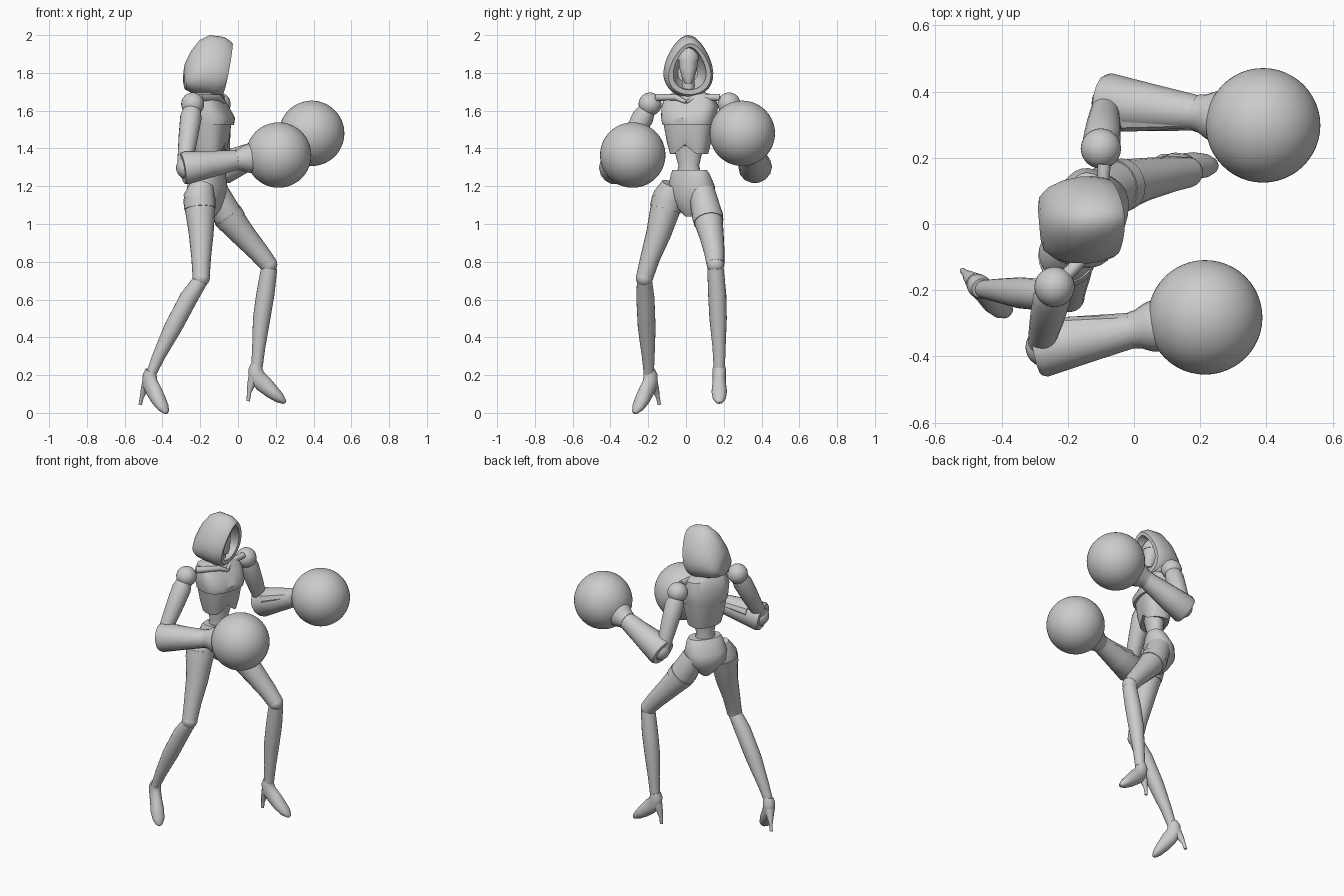
import bpy, bmesh
from math import sin, cos, pi, radians
from mathutils import Vector, Matrix

cube = bpy.data.objects.get("Cube")
if cube:
    bpy.data.objects.remove(cube, do_unlink=True)

grey = bpy.data.materials.new("plain grey")
grey.use_nodes = True
grey.diffuse_color = (0.6, 0.6, 0.6, 1)
grey.node_tree.nodes["Principled BSDF"].inputs["Base Color"].default_value = (0.6, 0.6, 0.6, 1)
parts = []


def finish(name, bm):
    bmesh.ops.recalc_face_normals(bm, faces=bm.faces)
    mesh = bpy.data.meshes.new(name)
    bm.to_mesh(mesh)
    bm.free()
    mesh.materials.append(grey)
    obj = bpy.data.objects.new(name, mesh)
    bpy.context.collection.objects.link(obj)
    parts.append(obj)
    return obj


def skin(name, rings):
    """Bridge a stack of point rings and cap both ends."""
    bm = bmesh.new()
    loops = [[bm.verts.new(p) for p in ring] for ring in rings]
    n = len(loops[0])
    for a, b in zip(loops, loops[1:]):
        for i in range(n):
            j = (i + 1) % n
            bm.faces.new((a[i], a[j], b[j], b[i]))
    bm.faces.new(loops[0])
    bm.faces.new(loops[-1])
    return finish(name, bm)


def loft(name, stations, side=(0, 1, 0), n=20, power=1.0, upright=False, matrix=Matrix(), shape=None):
    """Stations are x, y, z, half width along side, optional half depth."""
    centres = [Vector(s[:3]) for s in stations]
    rings = []
    for k, s in enumerate(stations):
        d = centres[min(k + 1, len(centres) - 1)] - centres[max(k - 1, 0)]
        d = Vector((0, 0, 1)) if upright else d.normalized()
        e1 = Vector(side)
        e1 = (e1 - d * e1.dot(d)).normalized()
        e2 = e1.cross(d)
        ring = []
        for i in range(n):
            t = 2 * pi * i / n
            c, q = cos(t), sin(t)
            c = abs(c) ** power * (1 if c > 0 else -1)
            q = abs(q) ** power * (1 if q > 0 else -1)
            p = centres[k] + e1 * s[3] * c + e2 * s[-1] * q
            if shape:
                p = shape(k, c, q, p)
            ring.append(matrix @ p)
        rings.append(ring)
    return skin(name, rings)


def ball(name, centre, r, seg=24):
    bm = bmesh.new()
    bmesh.ops.create_uvsphere(bm, u_segments=seg, v_segments=seg * 2 // 3, radius=r,
                              matrix=Matrix.Translation(centre))
    return finish(name, bm)


def body(name, cx, cy, rows, yaw, **kw):
    """Upright trunk part; rows are z, half width, half depth, forward offset."""
    a = radians(yaw)
    f = Vector((cos(a), sin(a), 0))
    st = [(cx + f.x * o, cy + f.y * o, z, w, d) for z, w, d, o in rows]
    return loft(name, st, side=(-sin(a), cos(a), 0), upright=True, **kw)


# Trunk
body("chest", -0.15, 0.018, [(1.705, .05, .045, -.01), (1.68, .135, .065, -.015), (1.62, .15, .095, -.005),
     (1.56, .145, .115, .01), (1.525, .138, .11, .01)], -18, n=28, power=0.75)


def rib_arch(k, c, q, p):
    # raise the lower front edge into a central notch
    if k >= 2 and q > 0:
        p.z += 0.05 * max(0, 1 - abs(c) * 1.6)
    return p


body("ribcage", -0.15, 0.018, [(1.53, .134, .1, .005), (1.44, .118, .09, .005), (1.37, .1, .075, .005)],
     -18, n=28, power=0.75, shape=rib_arch)
body("abdomen", -0.15, 0.015, [(1.46, .09, .065, 0), (1.39, .078, .058, .005), (1.31, .056, .046, 0),
     (1.25, .07, .055, 0)], -22)
body("pelvis", -0.155, 0.025, [(1.285, .1, .058, .01), (1.265, .112, .068, .005), (1.2, .13, .092, -.01),
     (1.14, .12, .092, -.015), (1.08, .07, .065, -.005), (1.04, .025, .035, 0)], -32, n=24, power=0.9)
body("neck", -0.14, 0.012, [(1.66, .045, .045, 0), (1.72, .033, .035, 0), (1.8, .033, .035, .01)], 0)
for s, end in ((-1, (-0.20, -0.15, 1.67)), (1, (-0.09, 0.18, 1.67))):
    loft("collarbone", [(-0.075, 0.0, 1.645, .01), (-0.10, 0.05 * s, 1.67, .016), (*end, .02)],
         side=(1, 0, 0), n=10)

# Face mask inside the hood
body("upper_mask", -0.12, 0.012, [(1.865, .054, .05, 0), (1.89, .056, .05, 0), (1.92, .04, .04, -.005),
     (1.945, .012, .02, -.01)], 3)
body("jaw", -0.12, 0.012, [(1.745, .018, .022, .015), (1.775, .034, .04, .006), (1.83, .048, .048, 0),
     (1.868, .05, .047, 0)], 3)

# Hood: teardrop sections from the back to the rim, then folded inside
hood_rows = [(-.287, .045, 1.82, 1.735), (-.28, .078, 1.855, 1.712), (-.25, .104, 1.915, 1.695),
             (-.205, .12, 1.972, 1.685), (-.15, .127, 2.0, 1.678), (-.10, .125, 1.99, 1.672),
             (-.06, .116, 1.968, 1.675), (-.047, .108, 1.955, 1.685), (-.05, .084, 1.935, 1.71),
             (-.12, .08, 1.93, 1.715), (-.19, .05, 1.88, 1.75)]
turn = Matrix.Translation((-0.15, 0.012, 0)) @ Matrix.Rotation(radians(5), 4, 'Z')
rings = []
for x, w, top, low in hood_rows:
    slant = 0.2 if x > -0.12 else 0.0
    ring = []
    for i in range(32):
        t = 2 * pi * i / 32
        z = low + (top - low) * (0.5 + 0.5 * cos(t))
        y = w * sin(t) * (1 - 0.3 * cos(t))
        ring.append(turn @ Vector((x + 0.15 + slant * (z - 1.86), y, z)))
    rings.append(ring)
skin("hood", rings)

# Arms: shoulder, elbow, wrist, glove centre
arms = {"right": ((-.24, -.19, 1.635), (-.285, -.375, 1.295), (.0, -.32, 1.34), (.215, -.282, 1.365)),
        "left": ((-.10, .228, 1.635), (-.085, .368, 1.295), (.195, .335, 1.415), (.39, .298, 1.48))}
for side, joints in arms.items():
    sh, el, wr, gl = map(Vector, joints)
    out = -1 if side == "right" else 1
    ball(side + "_shoulder", sh, 0.061)
    st = [(*sh.lerp(el, t), r) for t, r in ((.08, .045), (.2, .057), (.5, .052), (.85, .042), (1, .036))]
    loft(side + "_upper_arm", st, side=(1, 0, 0))
    ball(side + "_elbow", el.lerp(wr, .06), 0.06)
    st = [(*el.lerp(wr, t), r) for t, r in ((-.03, .082), (.03, .089), (.45, .073), (1, .053))]
    loft(side + "_forearm", st, n=14)
    # raised panel along the inner forearm
    lift = Vector((0, -out * 0.045, 0.03))
    st = [(*(el.lerp(wr, t) + lift * m), r) for t, m, r in ((.2, .95, .04), (.55, .75, .033), (1, .4, .028))]
    loft(side + "_forearm_panel", st, n=8)
    st = [(*wr.lerp(gl, t), r) for t, r in ((-.04, .056), (.06, .059), (.18, .072), (.26, .077), (.4, .08))]
    loft(side + "_cuff", st, n=16)
    ball(side + "_glove", gl, 0.173, 48)

# Legs: thigh and shin stations with radius
thighs = {"right": [(-.19, -.07, 1.21, .06), (-.205, -.09, 1.15, .083), (-.2, -.115, 1.06, .078),
                    (-.195, -.145, .95, .066), (-.195, -.19, .82, .052), (-.195, -.22, .715, .045)],
          "left": [(-.12, .085, 1.17, .07), (-.065, .11, 1.06, .08), (-.02, .122, 1.0, .074),
                   (.03, .135, .94, .065), (.11, .15, .85, .054), (.162, .156, .785, .047)]}
shins = {"right": [(-.2, -.22, .7, .04), (-.26, -.215, .61, .048), (-.345, -.208, .45, .047),
                   (-.42, -.2, .3, .034), (-.458, -.197, .21, .027)],
         "left": [(.165, .156, .765, .043), (.145, .165, .63, .048), (.125, .17, .5, .046),
                  (.11, .175, .35, .035), (.1, .176, .24, .03)]}
stance = {"right": (-43, 11), "left": (0, 0)}
for side in thighs:
    thigh, shin = thighs[side], shins[side]
    loft(side + "_thigh", thigh)
    # raised band where the thigh meets the hip
    a, b = Vector(thigh[1]), Vector(thigh[2])
    loft(side + "_hip_band", [(*p[:3], p[3] + .004) for p in (a.lerp(b, .2), a.lerp(b, .8))])
    ball(side + "_knee", thigh[-1][:3], 0.046)
    loft(side + "_shin", shin)
    ankle = Vector(shin[-1][:3]) + Vector((0, 0, 0.014))
    yaw, pitch = stance[side]
    m = (Matrix.Translation(ankle) @ Matrix.Rotation(radians(yaw), 4, 'Z')
         @ Matrix.Rotation(radians(pitch), 4, 'Y'))
    # pointed shoe with a thin heel
    loft(side + "_shoe", [(-.004, 0, 0, .03), (-.008, 0, -.025, .036, .038), (.0, 0, -.065, .035, .046),
         (.035, 0, -.1, .036, .046), (.08, 0, -.142, .041, .038), (.12, 0, -.175, .035, .028),
         (.145, 0, -.195, .02, .014), (.152, 0, -.2, .008, .006)], matrix=m)
    loft(side + "_heel", [(-.015, 0, -.07, .03, .032), (-.032, 0, -.11, .02, .02), (-.042, 0, -.15, .011),
         (-.046, 0, -.192, .009)], n=12, matrix=m)

# Smooth shading with crisp edges
bpy.ops.object.select_all(action='DESELECT')
for obj in parts:
    obj.select_set(True)
bpy.context.view_layer.objects.active = parts[0]
bpy.ops.object.shade_smooth_by_angle(angle=radians(38))
